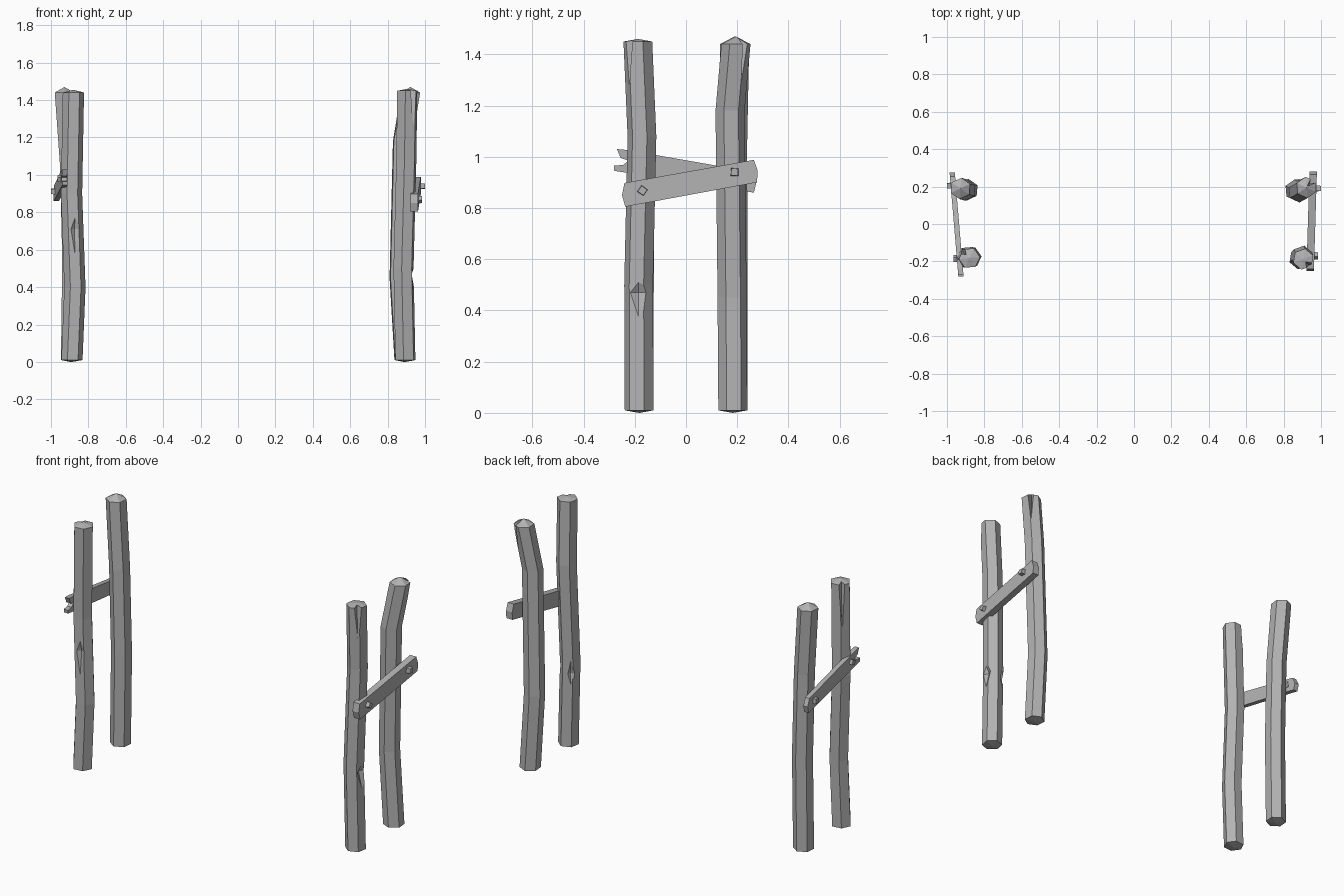
import bpy, bmesh, math
from mathutils import Vector, Matrix

cube = bpy.data.objects.get("Cube")
if cube:
    bpy.data.objects.remove(cube, do_unlink=True)

grey = bpy.data.materials.new("weathered grey")
grey.use_nodes = True
GREY = (0.45, 0.45, 0.45, 1)
grey.diffuse_color = GREY
grey.node_tree.nodes["Principled BSDF"].inputs["Base Color"].default_value = GREY


def finish(bm, name):
    bmesh.ops.recalc_face_normals(bm, faces=bm.faces)
    mesh = bpy.data.meshes.new(name)
    bm.to_mesh(mesh)
    bm.free()
    mesh.materials.append(grey)
    ob = bpy.data.objects.new(name, mesh)
    bpy.context.collection.objects.link(ob)
    return ob


def post(name, path, phase, peak, radius=0.057):
    """Six-sided log swept along a bent path, with shallow pointed ends."""
    bm = bmesh.new()
    rings = []
    for x, y, z in path:
        ring = []
        for i in range(6):
            a = math.radians(phase + 60 * i)
            ring.append(bm.verts.new((x + radius * math.cos(a), y + radius * math.sin(a), z)))
        rings.append(ring)
    for low, high in zip(rings, rings[1:]):
        for i in range(6):
            j = (i + 1) % 6
            bm.faces.new((low[i], low[j], high[j], high[i]))
    for ring, end, dz in ((rings[0], path[0], -0.01), (rings[-1], path[-1], peak)):
        tip = bm.verts.new(Vector(end) + Vector((0, 0, dz)))
        for i in range(6):
            bm.faces.new((ring[i], ring[(i + 1) % 6], tip))
    return finish(bm, name)


def gouge(ob, centre, facing, depth, width, up, down):
    """Chip a spindle-shaped split or dent out of a log."""
    bm = bmesh.new()
    turn = Matrix.Rotation(math.radians(facing), 3, "Z")
    c = Vector(centre)
    belt = [bm.verts.new(c + turn @ Vector(v)) for v in
            ((depth, 0, 0), (0, width, 0), (-depth, 0, 0), (0, -width, 0))]
    for dz in (up, -down):
        tip = bm.verts.new(c + Vector((0, 0, dz)))
        for i in range(4):
            bm.faces.new((belt[i], belt[(i + 1) % 4], tip))
    cutter = finish(bm, "gouge_cutter")
    cutter.hide_render = True
    mod = ob.modifiers.new("gouge", "BOOLEAN")
    mod.operation, mod.solver, mod.object = "DIFFERENCE", "EXACT", cutter
    bpy.context.view_layer.update()
    deps = bpy.context.evaluated_depsgraph_get()
    mesh = bpy.data.meshes.new_from_object(ob.evaluated_get(deps))
    ob.modifiers.clear()
    ob.data = mesh
    bpy.data.objects.remove(cutter, do_unlink=True)


def rail(name, outline, x_front, x_back, thick):
    """Plank cut from a side outline of (y, z), skewed from front to back."""
    bm = bmesh.new()
    y0, y1 = min(p[0] for p in outline), max(p[0] for p in outline)
    sides = []
    for dx in (-thick / 2, thick / 2):
        sides.append([bm.verts.new((x_front + (x_back - x_front) * (y - y0) / (y1 - y0) + dx, y, z))
                      for y, z in outline])
    bm.faces.new(sides[0])
    bm.faces.new(sides[1])
    n = len(outline)
    for i in range(n):
        j = (i + 1) % n
        bm.faces.new((sides[0][i], sides[0][j], sides[1][j], sides[1][i]))
    return finish(bm, name)


def nail(name, inner, outer, y, z, spin):
    """Square peg with a slightly tapered head."""
    bm = bmesh.new()
    side = 1 if outer > inner else -1
    bmesh.ops.create_cone(bm, cap_ends=True, segments=4, radius1=0.024, radius2=0.019,
                          depth=abs(outer - inner))
    turn = Matrix.Rotation(math.radians(90 * side), 4, "Y") @ Matrix.Rotation(math.radians(spin), 4, "Z")
    bm.transform(Matrix.Translation(((inner + outer) / 2, y, z)) @ turn)
    return finish(bm, name)


# Left pair of posts
left_front = post("left_front_post", [(0.895, -0.183, 0.01), (0.885, -0.185, 0.5),
                                      (0.9, -0.172, 1.08), (0.905, -0.188, 1.45)], 20, 0.01)
gouge(left_front, (0.95, -0.185, 0.47), 0, 0.035, 0.075, 0.07, 0.15)
gouge(left_front, (0.852, -0.145, 0.44), 135, 0.02, 0.025, 0.08, 0.06)
gouge(left_front, (0.94, -0.225, 1.48), -45, 0.035, 0.025, 0.05, 0.25)

left_back = post("left_back_post", [(0.888, 0.183, 0.01), (0.862, 0.18, 0.45),
                                    (0.88, 0.172, 1.18), (0.922, 0.195, 1.44)], 35, 0.03)
gouge(left_back, (0.96, 0.235, 1.48), 45, 0.05, 0.02, 0.05, 0.4)

# Right pair of posts
right_front = post("right_front_post", [(-0.888, -0.18, 0.01), (-0.872, -0.178, 0.4),
                                        (-0.89, -0.175, 0.9), (-0.88, -0.182, 1.44)], 5, 0.015)
gouge(right_front, (-0.87, -0.232, 0.71), -80, 0.025, 0.035, 0.09, 0.18)
gouge(right_front, (-0.92, -0.142, 1.48), 135, 0.035, 0.025, 0.05, 0.3)

right_back = post("right_back_post", [(-0.895, 0.183, 0.01), (-0.888, 0.183, 0.55),
                                      (-0.9, 0.182, 1.05), (-0.928, 0.19, 1.44)], 25, 0.03)

# Slanted rails, the right one with a split front end
rail("left_rail", [(-0.237, 0.805), (0.277, 0.9), (0.28, 0.945), (0.265, 0.988),
                   (-0.24, 0.898), (-0.25, 0.85)], 0.942, 0.958, 0.04)
rail("right_rail", [(-0.28, 0.945), (-0.235, 0.938), (0.265, 0.86), (0.275, 0.9), (0.255, 0.942),
                    (-0.235, 1.027), (-0.27, 1.03), (-0.255, 0.995), (-0.225, 0.985),
                    (-0.245, 0.968), (-0.282, 0.965)], -0.925, -0.972, 0.028)

# Nails holding the rails
nail("left_front_nail", 0.93, 0.985, -0.17, 0.868, 10)
nail("left_back_nail", 0.94, 1.0, 0.19, 0.94, 42)
nail("right_front_nail", -0.91, -0.965, -0.185, 0.98, 20)
nail("right_back_nail", -0.95, -1.0, 0.205, 0.912, 40)
